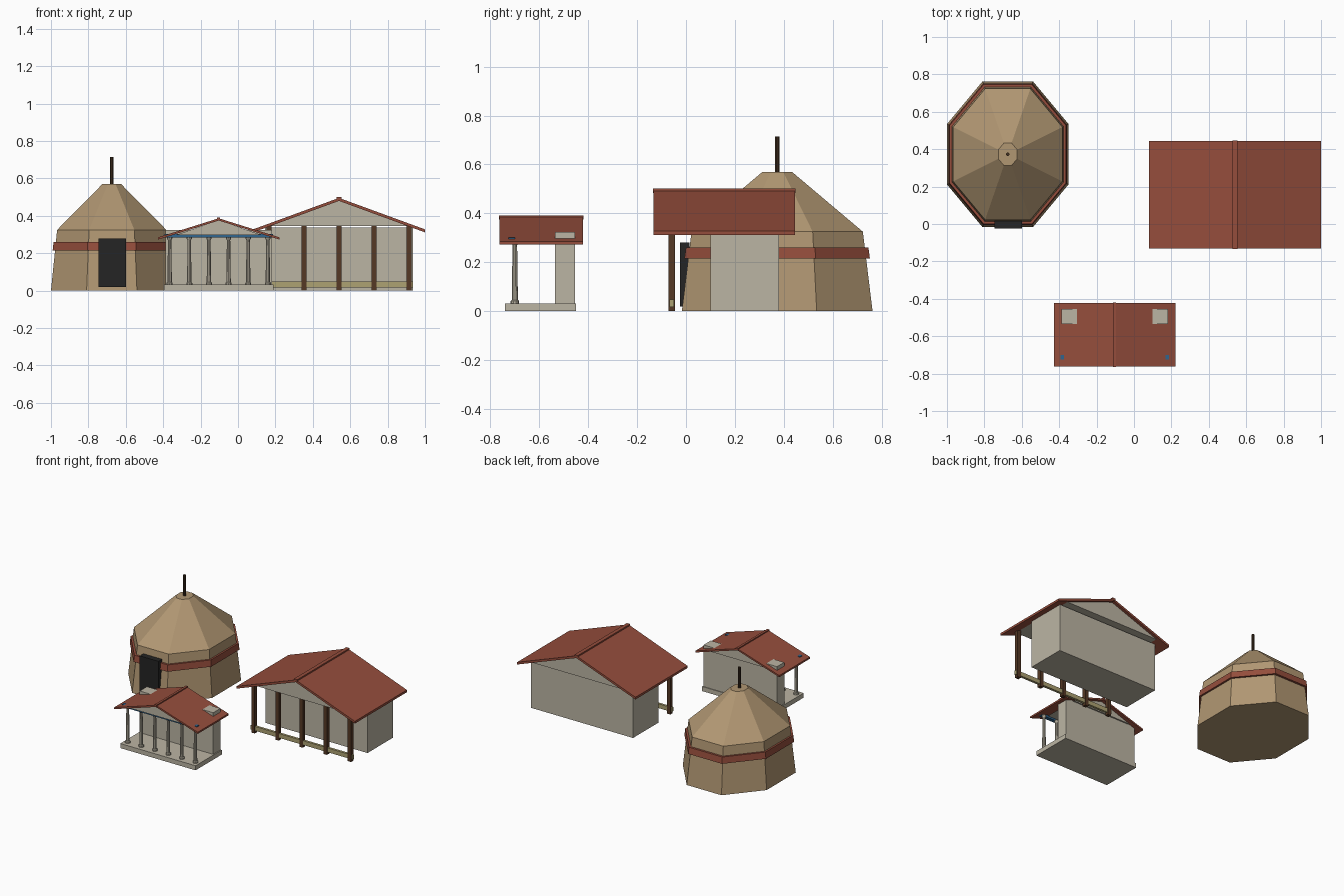
import bpy, bmesh, math

cube = bpy.data.objects.get("Cube")
if cube:
    bpy.data.objects.remove(cube, do_unlink=True)


def material(name, rgb):
    m = bpy.data.materials.new(name)
    m.use_nodes = True
    m.diffuse_color = (*rgb, 1)
    m.node_tree.nodes["Principled BSDF"].inputs["Base Color"].default_value = (*rgb, 1)
    return m


STONE = material("pale stone", (0.50, 0.46, 0.37))
TILE = material("red tile", (0.30, 0.075, 0.045))
MUD = material("tan mud", (0.44, 0.31, 0.17))
WOOD = material("brown timber", (0.09, 0.04, 0.018))
DARK = material("dark doorway", (0.018, 0.018, 0.018))
OCHRE = material("olive sill", (0.42, 0.36, 0.17))
BLUE = material("blue paint", (0.03, 0.13, 0.27))
POLE = material("dark pole", (0.055, 0.03, 0.015))


def finish(name, bm, mat):
    bmesh.ops.recalc_face_normals(bm, faces=bm.faces)
    mesh = bpy.data.meshes.new(name)
    bm.to_mesh(mesh)
    bm.free()
    mesh.materials.append(mat)
    obj = bpy.data.objects.new(name, mesh)
    bpy.context.collection.objects.link(obj)
    return obj


def loft(name, rings, mat):
    """Skin a list of equal-length point rings and cap both ends."""
    bm = bmesh.new()
    loops = [[bm.verts.new(p) for p in ring] for ring in rings]
    n = len(loops[0])
    for a, b in zip(loops, loops[1:]):
        for i in range(n):
            j = (i + 1) % n
            bm.faces.new((a[i], a[j], b[j], b[i]))
    bm.faces.new(loops[0])
    bm.faces.new(loops[-1])
    return finish(name, bm, mat)


def box(name, x, y, z, mat):
    return loft(name, [[(x[0], y[0], h), (x[1], y[0], h), (x[1], y[1], h), (x[0], y[1], h)]
                       for h in z], mat)


def extrude_y(name, profile, y, mat):
    return loft(name, [[(px, d, pz) for px, pz in profile] for d in y], mat)


def turned(name, x, y, profile, sides, mat, stretch=1.0):
    """Stack of regular rings given as (flat-to-flat radius, height)."""
    rings = []
    for r, z in profile:
        r /= math.cos(math.pi / sides)
        angles = [(i + 0.5) * math.tau / sides for i in range(sides)]
        rings.append([(x + r * math.cos(a), y + r * stretch * math.sin(a), z) for a in angles])
    return loft(name, rings, mat)


def gable_roof(name, cx, half, ridge, eave, thick, y, cap):
    """Two sloping slabs in one chevron profile, with a ridge cap."""
    profile = [(cx - half, eave), (cx, ridge), (cx + half, eave),
               (cx + half, eave - thick), (cx, ridge - thick), (cx - half, eave - thick)]
    extrude_y(name + "_roof", profile, y, TILE)
    box(name + "_ridge_cap", (cx - cap, cx + cap), (y[0] - 0.002, y[1] + 0.002),
        (ridge - 0.012, ridge + 0.005), TILE)


# Round hut
HX, HY, STRETCH = -0.675, 0.373, 1.2
turned("hut_body", HX, HY, [(0.325, 0), (0.292, 0.325), (0.05, 0.57)], 8, MUD, STRETCH)
turned("hut_band", HX, HY, [(0.316, 0.215), (0.311, 0.26)], 8, TILE, STRETCH)
turned("hut_pole", HX, HY, [(0.009, 0.56), (0.009, 0.715)], 8, POLE)
box("hut_door", (-0.745, -0.6), (-0.025, 0.015), (0.02, 0.28), DARK)

# Small temple
TX = -0.103
box("temple_base", (TX - 0.292, TX + 0.292), (-0.74, -0.45), (0, 0.032), STONE)
box("temple_chamber", (TX - 0.285, TX + 0.285), (-0.535, -0.455), (0.03, 0.324), STONE)
box("temple_beam", (TX - 0.29, TX + 0.29), (-0.725, -0.70), (0.285, 0.302), BLUE)
extrude_y("temple_gable", [(TX - 0.23, 0.297), (TX + 0.23, 0.297), (TX, 0.378)],
          (-0.735, -0.445), STONE)
gable_roof("temple", TX, 0.325, 0.387, 0.285, 0.012, (-0.763, -0.422), 0.008)
for i in range(6):
    turned(f"temple_column_{i + 1}", TX + (i - 2.5) * 0.105, -0.70,
           [(0.016, 0.03), (0.016, 0.042), (0.012, 0.046), (0.009, 0.27),
            (0.014, 0.278), (0.014, 0.288)], 10, STONE)

# Long hall
LX = 0.54
box("hall_walls", (LX - 0.395, LX + 0.395), (0.1, 0.38), (0, 0.338), STONE)
extrude_y("hall_gable", [(LX - 0.37, 0.345), (LX + 0.37, 0.345), (LX, 0.482)],
          (-0.085, 0.425), STONE)
gable_roof("hall", LX, 0.459, 0.496, 0.328, 0.016, (-0.132, 0.445), 0.013)
box("hall_sill", (LX - 0.395, LX + 0.395), (-0.067, -0.05), (0.018, 0.048), OCHRE)
for i in range(5):
    x = LX + (i - 2) * 0.187
    box(f"hall_post_{i + 1}", (x - 0.013, x + 0.013), (-0.071, -0.045), (0, 0.35), WOOD)
